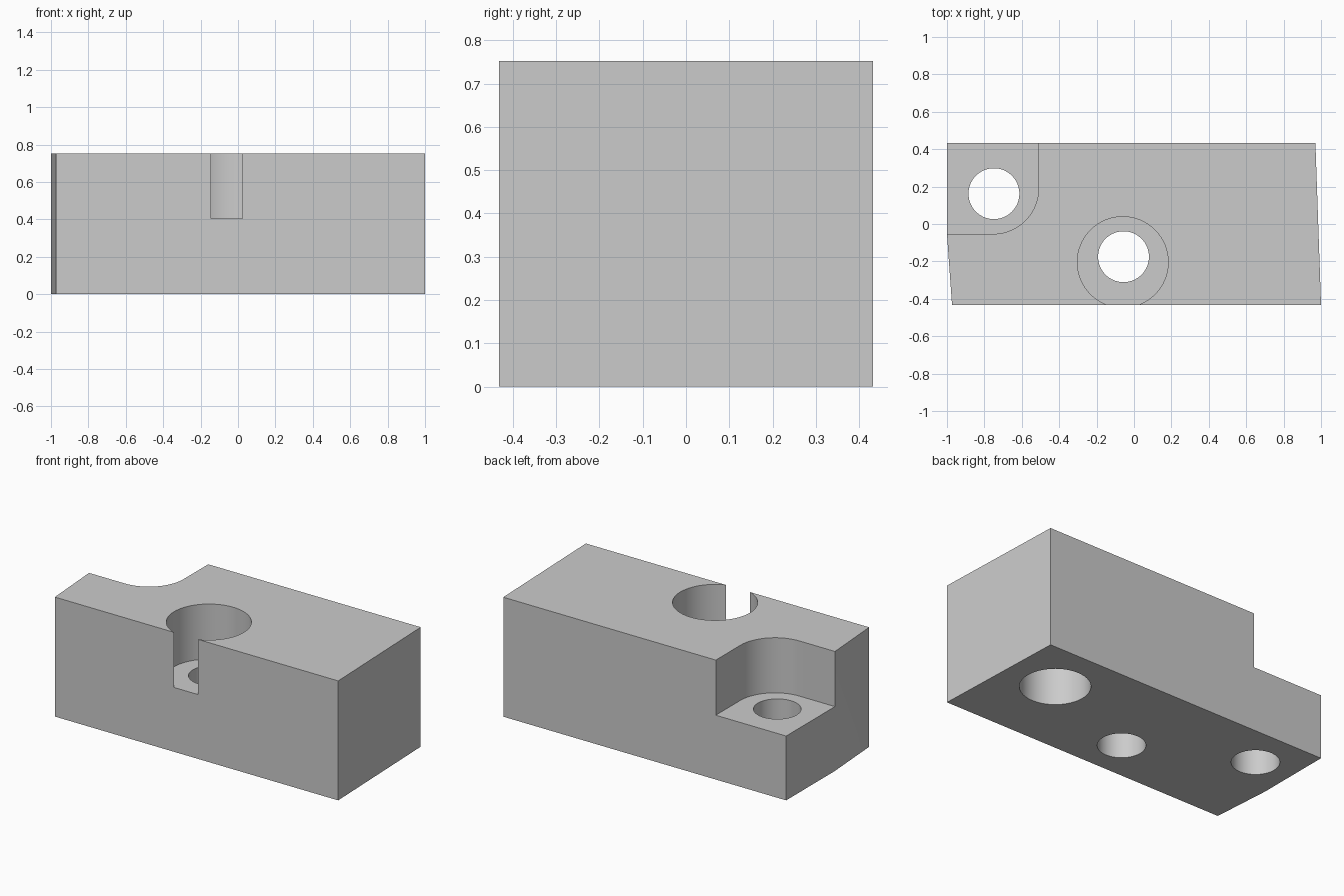
import bpy
import bmesh
from math import cos, sin, pi, radians

cube = bpy.data.objects.get("Cube")
if cube:
    bpy.data.objects.remove(cube, do_unlink=True)

HEIGHT, HALF_DEPTH, LEDGE = 0.752, 0.432, 0.405
BORE_R, RECESS_R = 0.136, 0.243

steel = bpy.data.materials.new("plain grey")
steel.use_nodes = True
grey = (0.6, 0.6, 0.6, 1)
steel.diffuse_color = grey
steel.node_tree.nodes["Principled BSDF"].inputs["Base Color"].default_value = grey


def arc(x, y, r, start=0.0, end=2 * pi, steps=64):
    return [(x + r * cos(start + (end - start) * i / steps),
             y + r * sin(start + (end - start) * i / steps)) for i in range(steps + 1)]


def circle(x, y, r):
    return arc(x, y, r)[:-1]


def prism(name, outline, z0, z1):
    """Extrude a flat outline upward from z0 to z1."""
    bm = bmesh.new()
    base = bm.faces.new([bm.verts.new((x, y, z0)) for x, y in outline])
    top = bmesh.ops.extrude_face_region(bm, geom=[base])["geom"]
    verts = [v for v in top if isinstance(v, bmesh.types.BMVert)]
    bmesh.ops.translate(bm, verts=verts, vec=(0, 0, z1 - z0))
    bmesh.ops.recalc_face_normals(bm, faces=bm.faces)
    mesh = bpy.data.meshes.new(name)
    bm.to_mesh(mesh)
    bm.free()
    mesh.materials.append(steel)
    obj = bpy.data.objects.new(name, mesh)
    bpy.context.collection.objects.link(obj)
    return obj


# Main block with slightly slanted ends
block = prism("clamp_block", [(-0.973, -HALF_DEPTH), (1, -HALF_DEPTH), (0.97, HALF_DEPTH),
                              (-1, HALF_DEPTH), (-1, -0.053)], 0, HEIGHT)

# Rounded corner notch, open to the back and the side
nx, ny = -0.753, 0.19
notch = [(-1.2, ny - RECESS_R)] + arc(nx, ny, RECESS_R, -pi / 2, 0, 20) + [
    (nx + RECESS_R, 0.6), (-1.2, 0.6)]

cutters = [
    prism("corner_notch_cutter", notch, LEDGE, 1),
    # Round recess that breaks through the front face
    prism("recess_cutter", circle(-0.06, -0.204, RECESS_R), LEDGE, 1),
    # Two bolt holes running right through
    prism("front_bore_cutter", circle(-0.056, -0.175, BORE_R), -0.2, 0.9),
    prism("corner_bore_cutter", circle(-0.749, 0.162, BORE_R), -0.2, 0.9),
    # Wide blind hole in the underside
    prism("blind_hole_cutter", circle(0.65, 0.09, 0.2), -0.2, 0.4),
]

bpy.ops.object.select_all(action="DESELECT")
block.select_set(True)
bpy.context.view_layer.objects.active = block
for cutter in cutters:
    cutter.hide_render = True
    cut = block.modifiers.new(cutter.name, "BOOLEAN")
    cut.operation = "DIFFERENCE"
    cut.solver = "EXACT"
    cut.object = cutter
    bpy.ops.object.modifier_apply(modifier=cut.name)
for cutter in cutters:
    bpy.data.objects.remove(cutter, do_unlink=True)

bpy.ops.object.shade_smooth_by_angle(angle=radians(30))
